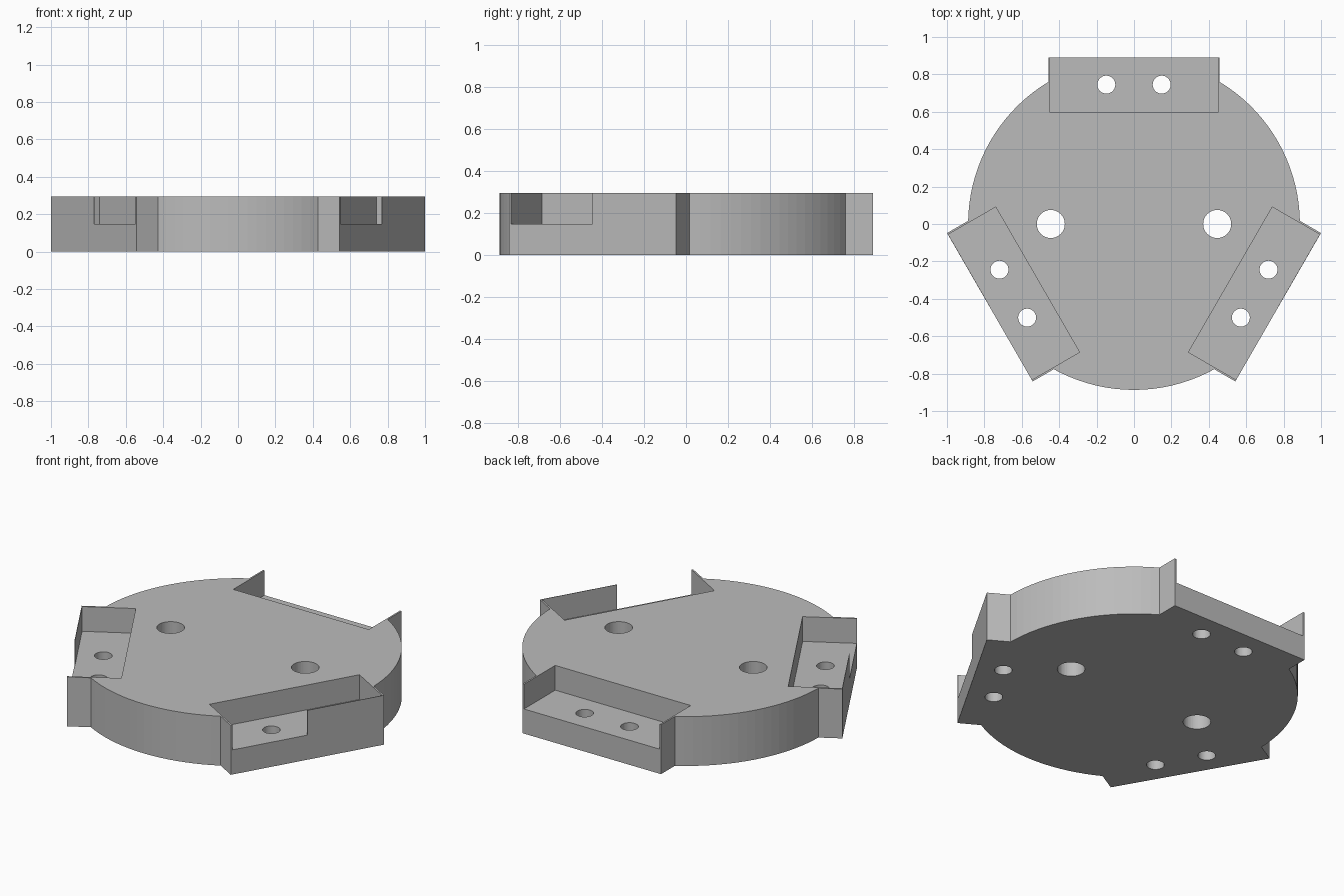
import bpy, bmesh, math
from mathutils import Matrix, Vector

if "Cube" in bpy.data.objects:
    bpy.data.objects.remove(bpy.data.objects["Cube"])

R, H = 0.887, 0.295            # disc radius and plate height
PAD_Y, PAD_W = 0.89, 0.458     # pad outer face distance and half width
POCKET_Y, POCKET_W, FLOOR = 0.595, 0.448, 0.147
PADS = [0, 120, 240]           # pad rotations about z, first one at the back

grey = bpy.data.materials.new("light_grey")
grey.diffuse_color = (0.5, 0.5, 0.5, 1)
grey.use_nodes = True
grey.node_tree.nodes["Principled BSDF"].inputs["Base Color"].default_value = grey.diffuse_color


def spin(deg):
    return Matrix.Rotation(math.radians(deg), 4, 'Z')


def make(name, bm, material=grey):
    bmesh.ops.recalc_face_normals(bm, faces=bm.faces)
    mesh = bpy.data.meshes.new(name)
    bm.to_mesh(mesh)
    bm.free()
    ob = bpy.data.objects.new(name, mesh)
    bpy.context.collection.objects.link(ob)
    mesh.materials.append(material)
    return ob


def box(bm, lo, hi, matrix):
    lo, hi = Vector(lo), Vector(hi)
    m = matrix @ Matrix.Translation((lo + hi) / 2) @ Matrix.Diagonal((*(hi - lo), 1))
    bmesh.ops.create_cube(bm, size=1, matrix=m)


def drill(bm, x, y, r, matrix=Matrix()):
    bmesh.ops.create_cone(bm, cap_ends=True, segments=48, radius1=r, radius2=r,
                          depth=1, matrix=matrix @ Matrix.Translation((x, y, 0)))


# Plate: round outline interrupted by three straight pads
bm = bmesh.new()
half = math.degrees(math.asin(PAD_W / R))
outline = []
for a in PADS:
    outline += [spin(a) @ Vector((s * PAD_W, PAD_Y, 0)) for s in (1, -1)]
    steps = 18
    for i in range(steps + 1):
        t = 90 + half + (120 - 2 * half) * i / steps
        outline.append(spin(a + t) @ Vector((R, 0, 0)))
base = bm.faces.new([bm.verts.new(p) for p in outline])
top = bmesh.ops.extrude_face_region(bm, geom=[base])
bmesh.ops.translate(bm, vec=(0, 0, H),
                    verts=[v for v in top["geom"] if isinstance(v, bmesh.types.BMVert)])
plate = make("mounting_plate", bm)

# Pockets open to the outside of each pad
pockets = bmesh.new()
for a in PADS:
    box(pockets, (-POCKET_W, POCKET_Y, FLOOR), (POCKET_W, 1.1, 0.6), spin(a))

# Two large holes in the disc and two small ones per pocket
holes = bmesh.new()
for s in (1, -1):
    drill(holes, s * 0.445, 0, 0.075)
    for a in PADS:
        drill(holes, s * 0.148, 0.745, 0.048, spin(a))

for name, cutter_bm in (("pocket_cutter", pockets), ("hole_cutter", holes)):
    cutter = make(name, cutter_bm)
    mod = plate.modifiers.new(name, 'BOOLEAN')
    mod.operation, mod.solver, mod.object = 'DIFFERENCE', 'EXACT', cutter
    cutter.hide_render = True
    cutter.hide_viewport = True

# Thin half-length lips closing the front part of the two side pockets
for a, side, name in ((120, 1, "left_lip"), (240, -1, "right_lip")):
    bm = bmesh.new()
    xs = sorted((0, side * POCKET_W))
    box(bm, (xs[0], PAD_Y - 0.003, FLOOR), (xs[1], PAD_Y, H), spin(a))
    make(name, bm)
